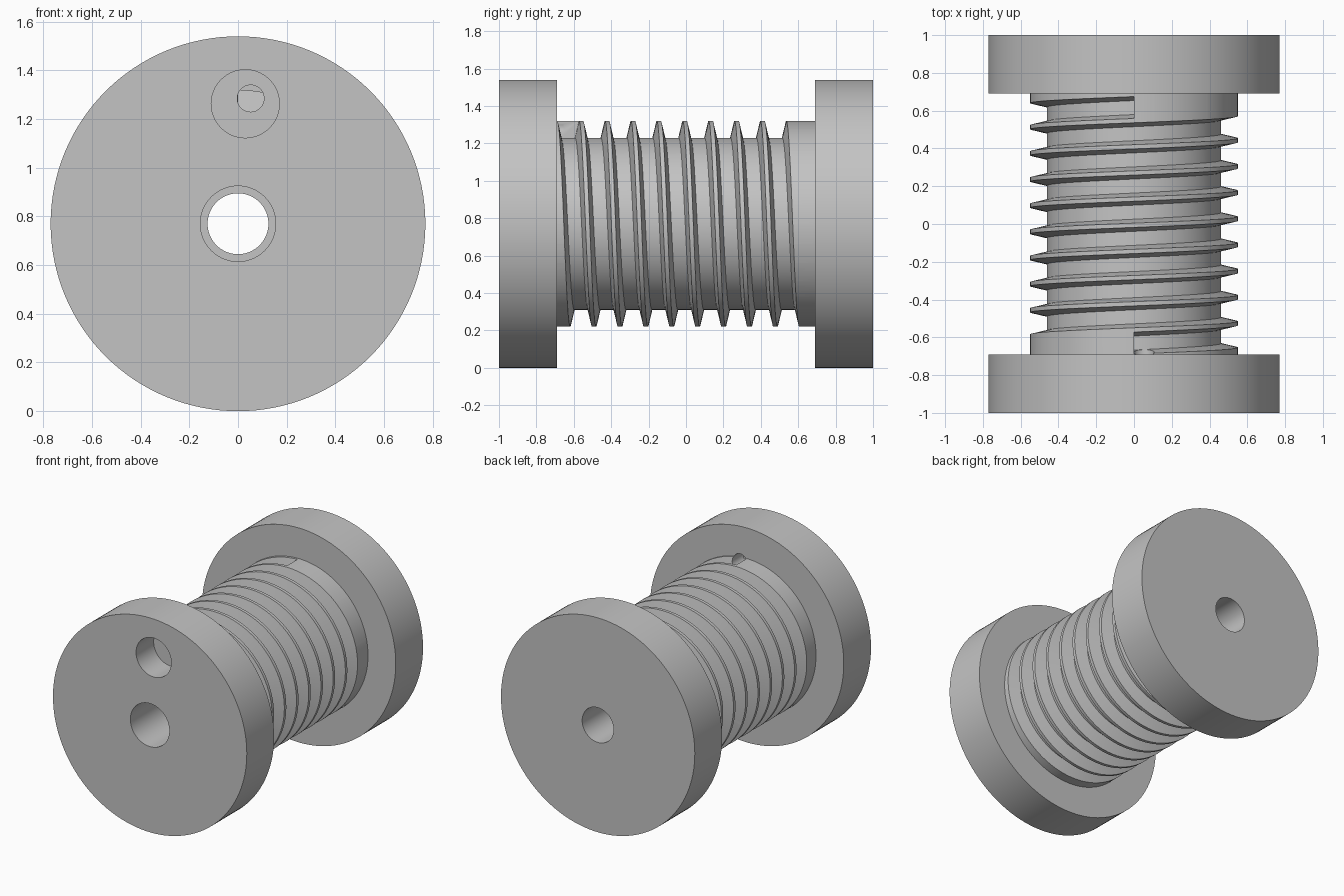
import bpy, bmesh, math
from mathutils import Matrix, Vector

cube = bpy.data.objects.get("Cube")
if cube:
    bpy.data.objects.remove(cube, do_unlink=True)

AXIS_Z = 0.77
FLANGE_R, CORE_R, ROOT_R = 0.77, 0.55, 0.46
FLANGE_IN = 0.69
PITCH, TURNS, START = 0.1385, 9, -0.63
ROOT_W, RIM_W = 0.074, 0.116          # groove width at floor and at rim
STEPS = 96

grey = bpy.data.materials.new("plain grey")
grey.use_nodes = True
colour = (0.55, 0.55, 0.55, 1)
grey.diffuse_color = colour
grey.node_tree.nodes["Principled BSDF"].inputs["Base Color"].default_value = colour


def make_object(name, bm):
    bmesh.ops.recalc_face_normals(bm, faces=bm.faces)
    mesh = bpy.data.meshes.new(name)
    bm.to_mesh(mesh)
    bm.free()
    mesh.materials.append(grey)
    obj = bpy.data.objects.new(name, mesh)
    bpy.context.collection.objects.link(obj)
    return obj


def cylinder(name, radius, y0, y1, x=0, z=AXIS_Z, sides=128):
    """Cylinder lying along y."""
    bm = bmesh.new()
    place = Matrix.Translation((x, (y0 + y1) / 2, z)) @ Matrix.Rotation(math.pi / 2, 4, 'X')
    bmesh.ops.create_cone(bm, cap_ends=True, segments=sides, radius1=radius,
                          radius2=radius, depth=y1 - y0, matrix=place)
    return make_object(name, bm)


def helix_cutter(name):
    """Trapezoid section swept along the thread."""
    outer = CORE_R + 0.03
    outer_w = ROOT_W + (RIM_W - ROOT_W) * (outer - ROOT_R) / (CORE_R - ROOT_R)
    section = [(ROOT_R, -ROOT_W / 2), (outer, -outer_w / 2),
               (outer, outer_w / 2), (ROOT_R, ROOT_W / 2)]
    bm = bmesh.new()
    rings = []
    for i in range(TURNS * STEPS + 1):
        a = math.tau * i / STEPS
        y = START + PITCH * i / STEPS
        rings.append([bm.verts.new((r * math.sin(a), y + dy, AXIS_Z + r * math.cos(a)))
                      for r, dy in section])
    for p, q in zip(rings, rings[1:]):
        for k in range(4):
            n = (k + 1) % 4
            bm.faces.new((p[k], p[n], q[n], q[k]))
    bm.faces.new(rings[0])
    bm.faces.new(rings[-1])
    return make_object(name, bm)


def combine(target, tool, operation):
    mod = target.modifiers.new(tool.name, 'BOOLEAN')
    mod.operation, mod.solver, mod.object = operation, 'EXACT', tool
    bpy.context.view_layer.objects.active = target
    bpy.ops.object.modifier_apply(modifier=mod.name)
    bpy.data.objects.remove(tool, do_unlink=True)


# Grooved drum
spool = cylinder("threaded_spool", CORE_R, -0.9, 0.9)
combine(spool, helix_cutter("groove_cutter"), 'DIFFERENCE')

# End flanges
combine(spool, cylinder("front_flange", FLANGE_R, -1, -FLANGE_IN), 'UNION')
combine(spool, cylinder("back_flange", FLANGE_R, FLANGE_IN, 1), 'UNION')

# Shaft bore, wide from the front and narrower at the back
combine(spool, cylinder("shaft_bore", 0.155, -1.1, FLANGE_IN, sides=64), 'DIFFERENCE')
combine(spool, cylinder("back_bore", 0.125, 0.6, 1.1, sides=64), 'DIFFERENCE')

# Knot pocket and cord hole in the front flange
combine(spool, cylinder("knot_pocket", 0.14, -1.1, -0.8, 0.03, 1.263, 64), 'DIFFERENCE')
combine(spool, cylinder("cord_hole", 0.055, -0.85, -0.655, 0.052, 1.285, 48), 'DIFFERENCE')

# Smooth round walls with crisp edges
bpy.ops.object.select_all(action='DESELECT')
spool.select_set(True)
bpy.context.view_layer.objects.active = spool
bpy.ops.object.shade_smooth_by_angle(angle=math.radians(20))
